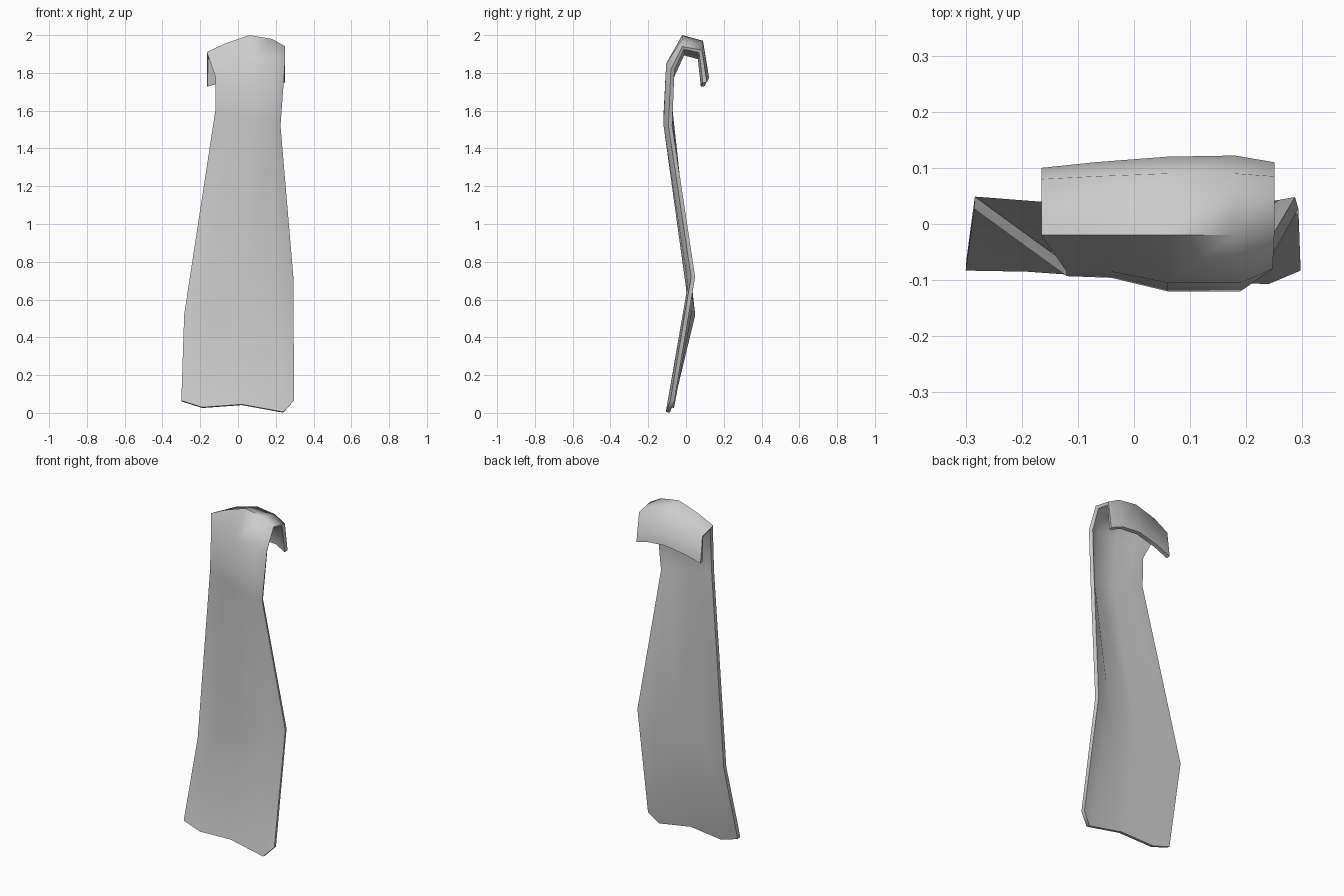
import bpy
import bmesh

cube = bpy.data.objects.get("Cube")
if cube:
    bpy.data.objects.remove(cube, do_unlink=True)

# Plain grey cloth
grey = bpy.data.materials.new("cloth_grey")
grey.use_nodes = True
COLOUR = (0.6, 0.6, 0.6, 1)
grey.diffuse_color = COLOUR
grey.node_tree.nodes["Principled BSDF"].inputs["Base Color"].default_value = COLOUR

# Cross rows from the hem, up the front, over the fold, down the back flap
TOP_X = (-.165, -.07, .06, .18, .25)
ROWS = [  # x, y, z across each row
    ((-.30, -.19, .02, .24, .297), (-.083, -.085, -.10, -.107, -.083), (.065, .03, .045, .005, .065)),
    ((-.285, -.17, .02, .2, .293), (.027, .018, .003, .01, .027), (.52, .58, .64, .68, .72)),
    ((-.12, -.04, .06, .19, .225), (-.093, -.096, -.12, -.12, -.093), (1.6, 1.58, 1.56, 1.53, 1.52)),
    ((-.12, -.04, .06, .19, .247), (-.085, -.085, -.105, -.105, -.08), (1.78, 1.82, 1.85, 1.85, 1.82)),
    (TOP_X, (-.02, -.02, -.02, -.02, -.02), (1.91, 1.955, 2.0, 1.98, 1.94)),
    (TOP_X, (.08, .085, .09, .09, .085), (1.885, 1.935, 1.97, 1.955, 1.92)),
    (TOP_X, (.1, .11, .12, .122, .11), (1.73, 1.76, 1.785, 1.775, 1.75)),
]

bm = bmesh.new()
grid = [[bm.verts.new(p) for p in zip(*row)] for row in ROWS]
for low, high in zip(grid, grid[1:]):
    for i in range(len(low) - 1):
        bm.faces.new((low[i], low[i + 1], high[i + 1], high[i]))
mesh = bpy.data.meshes.new("hanging_cloth")
bm.to_mesh(mesh)
bm.free()
mesh.materials.append(grey)

cloth = bpy.data.objects.new("hanging_cloth", mesh)
bpy.context.collection.objects.link(cloth)

# Thickness towards the inside of the fold
solid = cloth.modifiers.new("thickness", "SOLIDIFY")
solid.thickness = 0.022
solid.offset = -1
bpy.context.view_layer.objects.active = cloth
cloth.select_set(True)
bpy.ops.object.modifier_apply(modifier=solid.name)
bpy.ops.object.shade_smooth_by_angle(angle=1.2)
